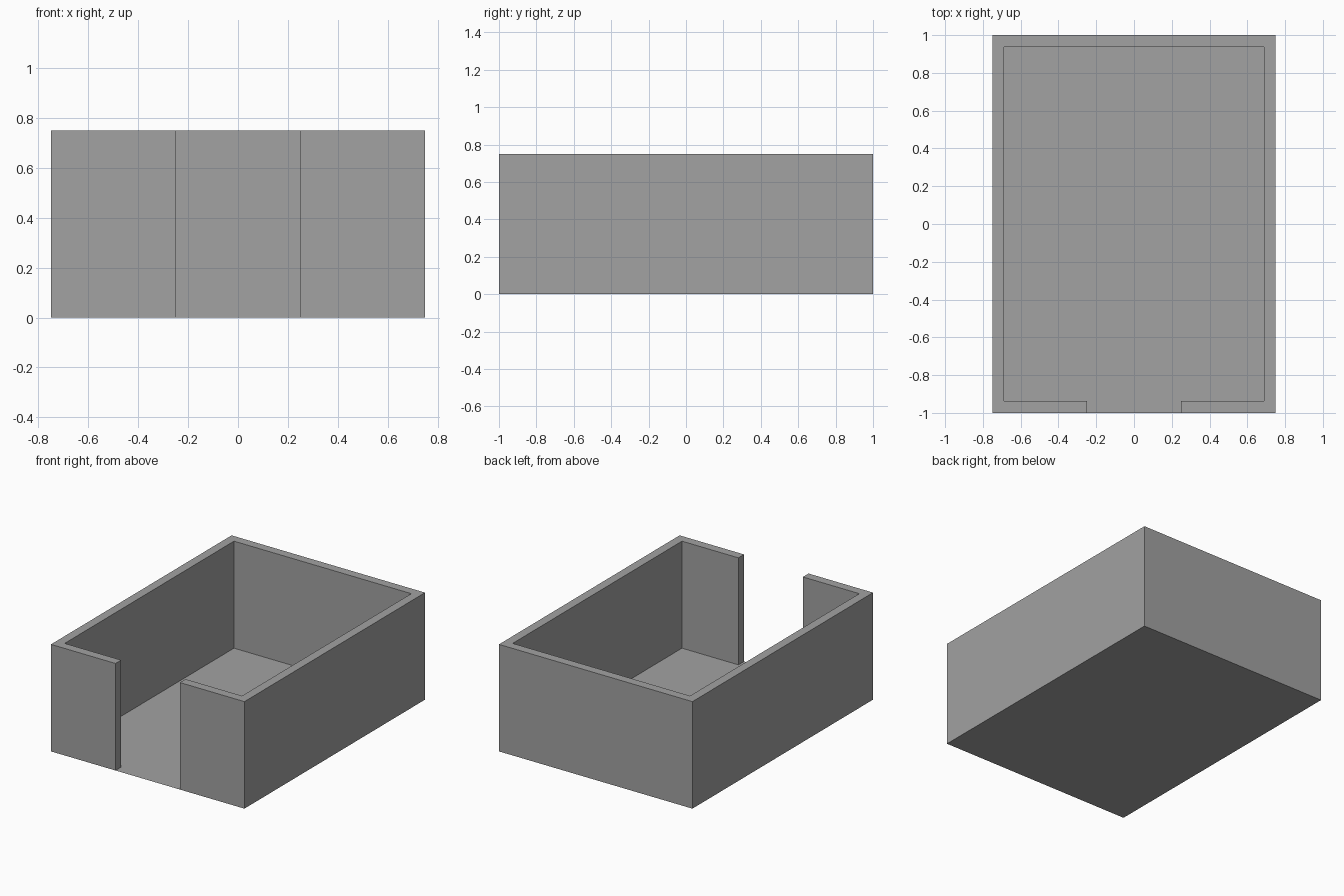
import bpy
import bmesh

WIDTH, DEPTH, HEIGHT = 1.5, 2.0, 0.75
THICK = 0.0625
DOOR = 0.25  # half width of the front opening

cube = bpy.data.objects.get("Cube")
if cube:
    bpy.data.objects.remove(cube, do_unlink=True)

grey = bpy.data.materials.new("plain grey")
grey.use_nodes = True
colour = (0.36, 0.36, 0.36, 1)
grey.diffuse_color = colour
grey.node_tree.nodes["Principled BSDF"].inputs["Base Color"].default_value = colour


def add_part(name, outline, height=0):
    """Make a flat outline at ground level, or raise it into open-bottomed walls."""
    bm = bmesh.new()
    face = bm.faces.new([bm.verts.new((x, y, 0)) for x, y in outline])
    if height:
        new = bmesh.ops.extrude_face_region(bm, geom=[face])["geom"]
        verts = [v for v in new if isinstance(v, bmesh.types.BMVert)]
        bmesh.ops.translate(bm, verts=verts, vec=(0, 0, height))
        bmesh.ops.recalc_face_normals(bm, faces=bm.faces)
        under = [f for f in bm.faces if all(v.co.z < height / 2 for v in f.verts)]
        bmesh.ops.delete(bm, geom=under, context="FACES_ONLY")
    mesh = bpy.data.meshes.new(name)
    bm.to_mesh(mesh)
    bm.free()
    mesh.materials.append(grey)
    obj = bpy.data.objects.new(name, mesh)
    bpy.context.collection.objects.link(obj)
    return obj


# Floor sheet under the whole box
x, y = WIDTH / 2, DEPTH / 2
add_part("floor", [(-x, -y), (x, -y), (x, y), (-x, y)])

# Continuous wall with a full-height gap at the front
ix, iy = x - THICK, y - THICK
left_half = [(DOOR, -y), (x, -y), (x, y)]
inner_left = [(ix, iy), (ix, -iy), (DOOR, -iy)]
mirror = lambda pts: [(-px, py) for px, py in reversed(pts)]
add_part("walls", left_half + mirror(left_half) + mirror(inner_left) + inner_left, HEIGHT)
